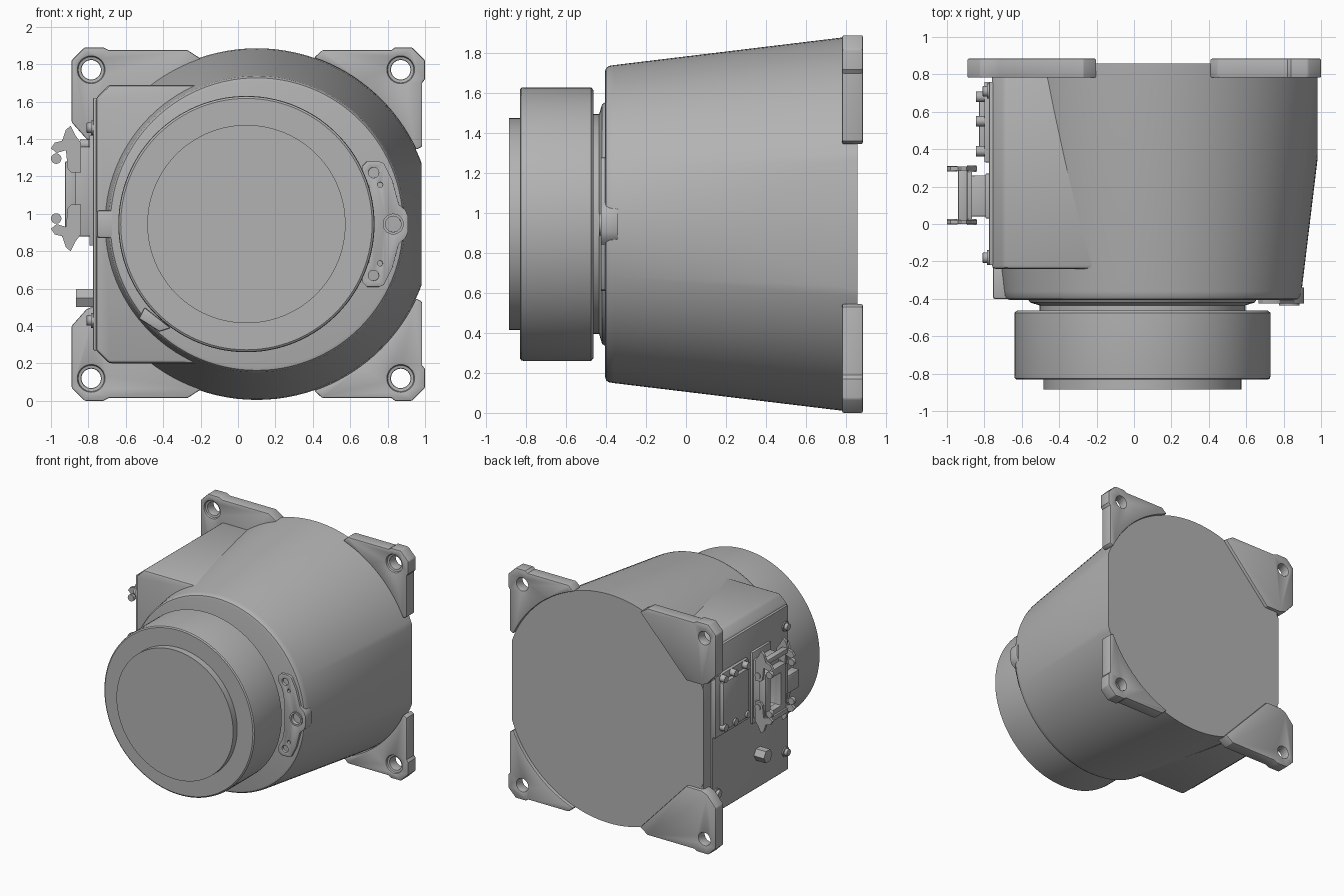
import bpy, bmesh, math
from mathutils import Vector

if "Cube" in bpy.data.objects:
    bpy.data.objects.remove(bpy.data.objects["Cube"], do_unlink=True)

MID = 0.945            # height of the main axis
DRUM_X = 0.045         # sideways position of the drum axis
BODY_X = 0.1           # sideways position of the housing axis

grey = bpy.data.materials.new("cast grey")
grey.use_nodes = True
grey.diffuse_color = (0.45, 0.45, 0.45, 1)
grey.node_tree.nodes["Principled BSDF"].inputs["Base Color"].default_value = (0.45, 0.45, 0.45, 1)


def activate(ob):
    bpy.ops.object.select_all(action="DESELECT")
    ob.select_set(True)
    bpy.context.view_layer.objects.active = ob


def make(name, bm):
    bmesh.ops.recalc_face_normals(bm, faces=bm.faces)
    mesh = bpy.data.meshes.new(name)
    bm.to_mesh(mesh)
    bm.free()
    ob = bpy.data.objects.new(name, mesh)
    bpy.context.collection.objects.link(ob)
    mesh.materials.append(grey)
    return ob


def finish(ob, bevel=0.0, cutters=()):
    """Cut, soften the edges and shade one part."""
    activate(ob)
    for cutter in cutters:
        mod = ob.modifiers.new("cut", "BOOLEAN")
        mod.operation, mod.object, mod.solver = "DIFFERENCE", cutter, "EXACT"
        bpy.ops.object.modifier_apply(modifier=mod.name)
        bpy.data.objects.remove(cutter, do_unlink=True)
    if bevel:
        mod = ob.modifiers.new("soft edges", "BEVEL")
        mod.width, mod.segments, mod.angle_limit = bevel, 2, math.radians(40)
        bpy.ops.object.modifier_apply(modifier=mod.name)
    activate(ob)
    bpy.ops.object.shade_smooth_by_angle(angle=math.radians(28))
    return ob


def prism(name, outline, lo, hi, axis="y"):
    """Extrude an outline: (x, z) along y, or (y, z) along x."""
    bm = bmesh.new()
    place = (lambda a, b, t: (a, t, b)) if axis == "y" else (lambda a, b, t: (t, a, b))
    ends = [[bm.verts.new(place(a, b, t)) for a, b in outline] for t in (lo, hi)]
    for ring in ends:
        bm.faces.new(ring)
    n = len(outline)
    for i in range(n):
        j = (i + 1) % n
        bm.faces.new((ends[0][i], ends[0][j], ends[1][j], ends[1][i]))
    return make(name, bm)


def arc(cx, cz, r, start, end, n):
    angles = [math.radians(start + (end - start) * i / n) for i in range(n + 1)]
    return [(cx + r * math.cos(a), cz + r * math.sin(a)) for a in angles]


def circle(cx, cz, r, n=32):
    return arc(cx, cz, r, 0, 360, n)[:-1]


def rect(a0, a1, b0, b1):
    return [(a0, b0), (a1, b0), (a1, b1), (a0, b1)]


def flip(points, mid=MID):
    return [(a, 2 * mid - b) for a, b in points]


def turned(profile, cx, n=112):
    """Rings of (radius, y) about an axis running front to back."""
    bm = bmesh.new()
    rings = [[bm.verts.new((x, y, z)) for x, z in circle(cx, MID, r, n)] for r, y in profile]
    for a, b in zip(rings, rings[1:]):
        for i in range(n):
            j = (i + 1) % n
            bm.faces.new((a[i], a[j], b[j], b[i]))
    bm.faces.new(rings[0])
    bm.faces.new(rings[-1])
    return bm


# Tapered housing with flat sides
bm = turned([(0.765, -0.405), (0.782, -0.4), (0.792, -0.385), (0.796, -0.36),
             (0.935, 0.79), (0.94, 0.858)], BODY_X)
for x, side in ((0.98, 1), (-0.76, -1)):
    cut = bmesh.ops.bisect_plane(bm, geom=bm.verts[:] + bm.edges[:] + bm.faces[:],
                                 plane_co=Vector((x, 0, 0)), plane_no=Vector((side, 0, 0)),
                                 clear_outer=True)
    bmesh.ops.holes_fill(bm, edges=[e for e in cut["geom_cut"] if isinstance(e, bmesh.types.BMEdge)])
finish(make("housing", bm))

# Square shoulder that carries the connector panel
shoulder = [(-0.76, 0.27), (-0.69, 0.2), (0, 0.2), (0, 1.69), (-0.69, 1.69), (-0.76, 1.62)]
finish(prism("connector_shoulder", shoulder, -0.24, 0.855), 0.02)
finish(prism("shoulder_boss", rect(-0.755, -0.6, 0.87, 1.02), -0.402, -0.2), 0.015)

# Drum, neck and front cap
finish(make("neck", turned([(0.62, -0.39), (0.60, -0.42), (0.55, -0.435), (0.55, -0.47)], DRUM_X)))
finish(make("drum", turned([(0.67, -0.463), (0.685, -0.475), (0.685, -0.81), (0.682, -0.825),
                            (0.672, -0.832)], DRUM_X)))
finish(make("front_cap", turned([(0.53, -0.82), (0.53, -0.885)], DRUM_X)))

# Mounting feet with counterbored holes
left_foot = [(1.0, 1.72), (1.0, 1.82), (0.93, 1.89), (0.84, 1.89), (0.82, 1.875), (0.45, 1.875)]
left_foot += arc(BODY_X, MID, 0.94, 71, 25, 16) + [(0.985, 1.36), (0.985, 1.70)]
right_foot = [(-0.89, 1.82), (-0.82, 1.89), (-0.72, 1.89), (-0.69, 1.875), (-0.27, 1.875),
              (-0.2, 1.83), (-0.62, 1.38), (-0.76, 1.38), (-0.81, 1.40), (-0.89, 1.49)]
for side, outline, x in (("left", left_foot, 0.87), ("right", right_foot, -0.785)):
    for level, shape in (("top", outline), ("bottom", flip(outline))):
        z = 1.77 if level == "top" else 2 * MID - 1.77
        foot = prism(f"{level}_{side}_foot", shape, 0.782, 0.885)
        bore = prism("bore", circle(x, z, 0.052), 0.7, 0.95)
        sink = prism("sink", circle(x, z, 0.072), 0.7, 0.80)
        finish(foot, 0.008, (bore, sink))

# Curved lug beside the drum
half = [(0.91, 0.985), (0.895, 1.02), (0.86, 1.05), (0.825, 1.18), (0.78, 1.27), (0.755, 1.28),
        (0.69, 1.28), (0.665, 1.255), (0.665, 1.21), (0.70, 1.15), (0.72, 1.05)]
lug = prism("side_lug", half + flip(half)[::-1], -0.425, -0.34)
holes = [(0.83, MID, 0.042)]
for dz in (-1, 1):
    holes += [(0.725, MID + dz * 0.275, 0.028), (0.76, MID + dz * 0.21, 0.014)]
finish(lug, 0.008, [prism("hole", circle(x, z, r, 20), -0.5, -0.375) for x, z, r in holes])
ring = prism("lug_ring", circle(0.83, MID, 0.056), -0.435, -0.4)
finish(ring, 0, [prism("hole", circle(0.83, MID, 0.042), -0.5, -0.375)])

# Small tilted key at the lower edge of the drum
key = [(-0.53, 0.44), (-0.50, 0.50), (-0.36, 0.39), (-0.42, 0.37)]
finish(prism("drum_key", key, -0.425, -0.39), 0.008)

# Connector panel and its screws
finish(prism("connector_panel", rect(-0.22, 0.76, 0.27, 1.62), -0.775, -0.74, "x"), 0.006)
for y in (-0.18, 0.71):
    for z in (0.43, 1.46):
        finish(prism("panel_screw_washer", circle(y, z, 0.04, 20), -0.785, -0.76, "x"))
        finish(prism("panel_screw", circle(y, z, 0.028, 16), -0.81, -0.76, "x"), 0.005)
finish(prism("hex_plug", circle(0.17, 0.55, 0.055, 6), -0.865, -0.76, "x"))

# Open framed connector
finish(prism("connector_flange", rect(0.03, 0.27, 0.83, 1.42), -0.795, -0.76, "x"), 0.006)
for name, size, lo, hi in (("connector_base", (0.04, 0.26, 0.88, 1.36), -0.87, -0.77),
                           ("connector_rim", (0.02, 0.29, 0.88, 1.28), -0.925, -0.865)):
    window = prism("window", rect(0.085, 0.22, 0.95, 1.22), -1.1, -0.80, "x")
    finish(prism(name, rect(*size), lo, hi, "x"), 0.006, (window,))

# Locking levers and their rollers
LATCH_MID = 1.135
lever = [(-0.84, 1.22), (-0.84, 1.38), (-0.87, 1.42), (-0.895, 1.47), (-0.92, 1.45), (-0.94, 1.39),
         (-0.98, 1.38), (-1.0, 1.35), (-0.97, 1.325), (-0.92, 1.34), (-0.91, 1.24), (-0.89, 1.22)]
for level in ("upper", "lower"):
    turn = (lambda p: p) if level == "upper" else (lambda p: flip(p, LATCH_MID))
    for y in (0.0, 0.285):
        finish(prism(f"{level}_lever", turn(lever), y, y + 0.022))
        finish(prism(f"{level}_roller", turn(circle(-0.972, 1.295, 0.028, 16)), y - 0.004, y + 0.026))
        finish(prism(f"{level}_pivot", turn(circle(-0.868, 1.265, 0.025, 16)), y - 0.006, y + 0.028))
    finish(prism(f"{level}_lever_bar", turn(rect(-0.94, -0.89, 1.36, 1.4)), 0.01, 0.30), 0.006)

# Covered socket next to the connector
finish(prism("socket_base", rect(0.33, 0.76, 0.90, 1.40), -0.80, -0.76, "x"), 0.006)
finish(prism("socket_cover", rect(0.36, 0.70, 0.94, 1.34), -0.83, -0.78, "x"), 0.012)
for z in (0.97, 1.37):
    for y in (0.39, 0.55, 0.68):
        finish(prism("socket_latch", circle(y, z, 0.028, 16), -0.845, -0.78, "x"))
